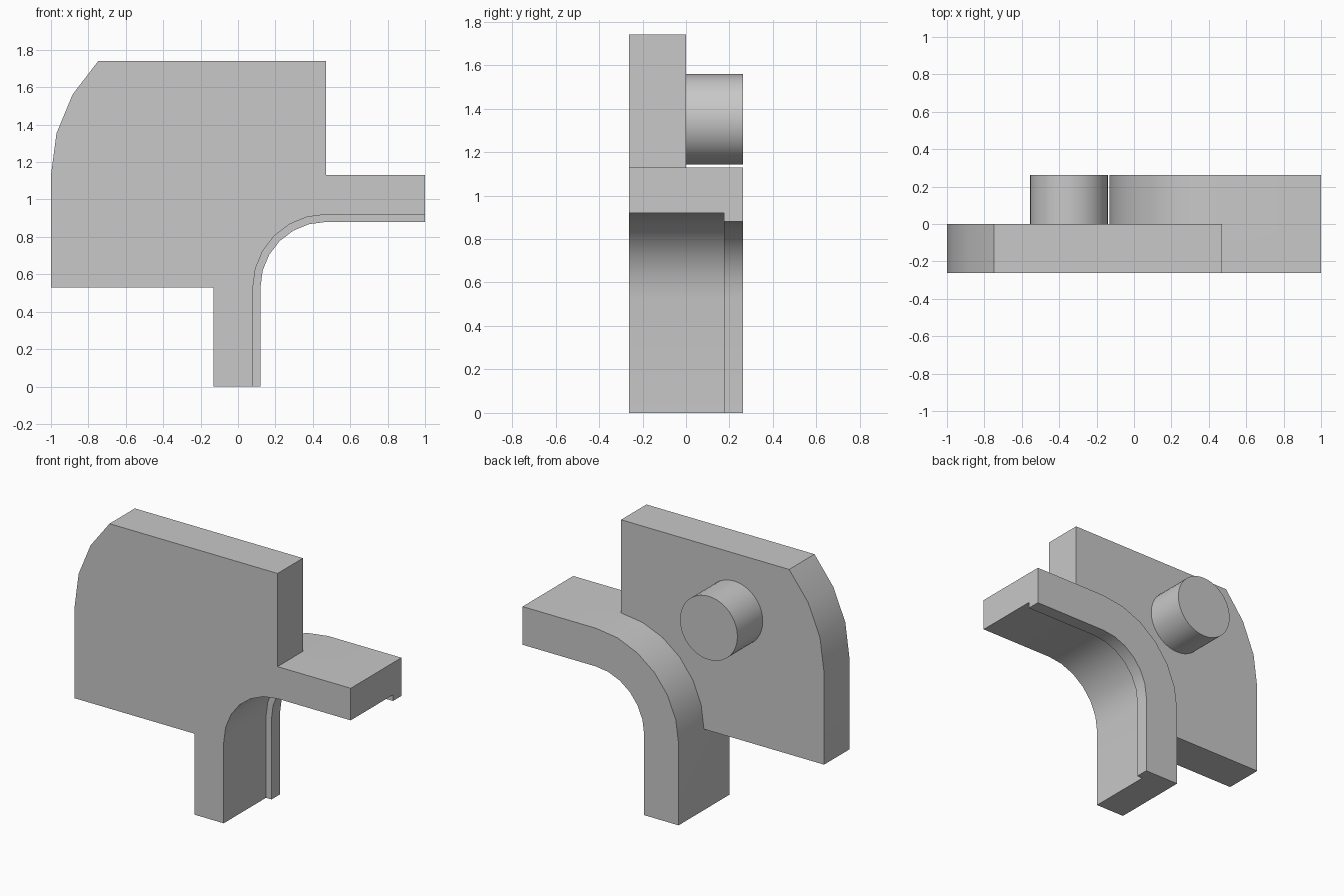
import bpy, bmesh, math

if "Cube" in bpy.data.objects:
    bpy.data.objects.remove(bpy.data.objects["Cube"], do_unlink=True)

grey = bpy.data.materials.new("light_grey")
grey.use_nodes = True
colour = (0.58, 0.58, 0.58, 1)
grey.diffuse_color = colour
grey.node_tree.nodes["Principled BSDF"].inputs["Base Color"].default_value = colour

FRONT, BACK = -0.262, 0.262
BEND_X, BEND_Z = 0.47, 0.53      # centre of the elbow bend
OUTER = 0.6                      # outer radius of the elbow


def arc(cx, cz, radius, start, end, steps):
    angles = [math.radians(start + (end - start) * i / steps) for i in range(steps + 1)]
    return [(cx + radius * math.cos(a), cz + radius * math.sin(a)) for a in angles]


def prism(name, profile, y0, y1):
    """Extrude an x-z outline from y0 to y1."""
    bm = bmesh.new()
    face = bm.faces.new([bm.verts.new((x, y0, z)) for x, z in profile])
    out = bmesh.ops.extrude_face_region(bm, geom=[face])
    verts = [v for v in out["geom"] if isinstance(v, bmesh.types.BMVert)]
    bmesh.ops.translate(bm, verts=verts, vec=(0, y1 - y0, 0))
    bmesh.ops.recalc_face_normals(bm, faces=bm.faces)
    mesh = bpy.data.meshes.new(name)
    bm.to_mesh(mesh)
    bm.free()
    mesh.materials.append(grey)
    obj = bpy.data.objects.new(name, mesh)
    bpy.context.collection.objects.link(obj)
    return obj


def bend(radius):
    return arc(BEND_X, BEND_Z, radius, 180, 90, 6)


def elbow(inner, outer):
    """Outline of an elbow strip: leg, quarter bend and arm."""
    return ([(BEND_X - outer, 0)] + bend(outer) + [(1, BEND_Z + outer)]
            + [(1, BEND_Z + inner)] + bend(inner)[::-1] + [(BEND_X - inner, 0)])


# Elbow bracket, full depth
body = prism("elbow_bracket", elbow(0.39, OUTER), FRONT, BACK)

# Thin lip along the inside of the bend at the back
lip = prism("inner_lip", elbow(0.35, 0.5), 0.175, BACK)

# Front plate with a rounded upper corner, rooted inside the elbow
plate = prism("front_plate",
              [(-1, BEND_Z)] + arc(-0.137, 1.13, 0.863, 180, 135, 3)
              + [(BEND_X, 1.74)] + bend(0.5)[::-1],
              FRONT, 0)

# Round peg on the back of the plate
peg = prism("round_peg", arc(-0.348, 1.35, 0.208, 0, 351, 39), -0.1, BACK)

# Join everything into one solid
for part in (lip, plate, peg):
    mod = body.modifiers.new("join_" + part.name, "BOOLEAN")
    mod.operation = "UNION"
    mod.solver = "EXACT"
    mod.object = part

bpy.ops.object.select_all(action="DESELECT")
bpy.context.view_layer.objects.active = body
body.select_set(True)
for mod in list(body.modifiers):
    bpy.ops.object.modifier_apply(modifier=mod.name)
for part in (lip, plate, peg):
    bpy.data.objects.remove(part, do_unlink=True)

bpy.ops.object.shade_smooth_by_angle(angle=math.radians(30))
